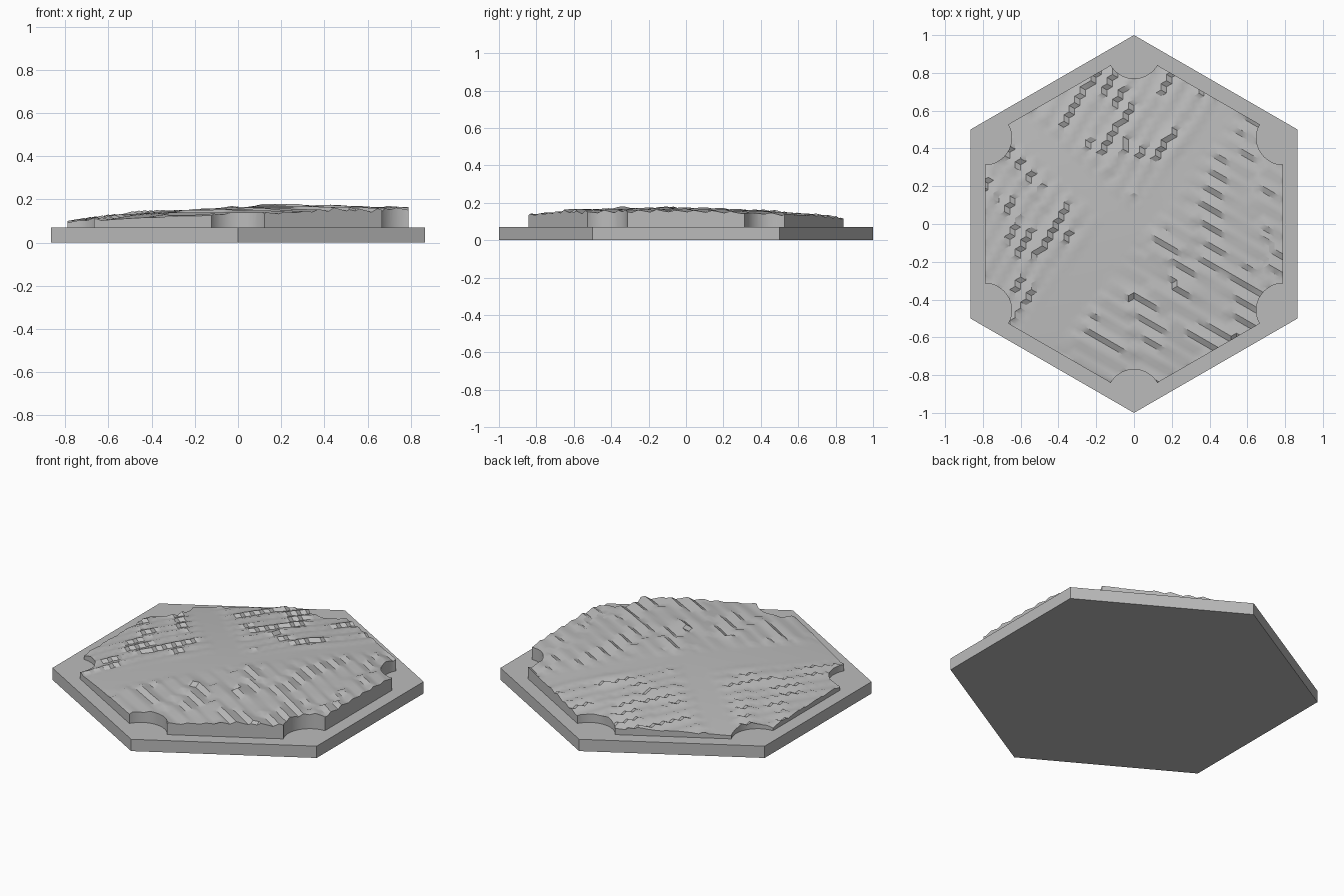
import bpy
import bmesh
import math
from mathutils import Vector, noise

cube = bpy.data.objects.get("Cube")
if cube:
    bpy.data.objects.remove(cube, do_unlink=True)

grey = bpy.data.materials.new("light grey")
grey.use_nodes = True
grey.diffuse_color = (0.5, 0.5, 0.5, 1)
grey.node_tree.nodes["Principled BSDF"].inputs["Base Color"].default_value = (0.5, 0.5, 0.5, 1)

BASE_TOP = 0.07
STEP = 0.033          # spacing of the triangular ground mesh
PERIOD = STEP * 2.6   # spacing of the furrows


def add_object(name, bm):
    bmesh.ops.recalc_face_normals(bm, faces=bm.faces)
    mesh = bpy.data.meshes.new(name)
    bm.to_mesh(mesh)
    bm.free()
    mesh.materials.append(grey)
    obj = bpy.data.objects.new(name, mesh)
    bpy.context.collection.objects.link(obj)
    return obj


def polar(radius, degrees):
    a = math.radians(degrees)
    return Vector((radius * math.cos(a), radius * math.sin(a), 0))


def fade(value, start, width=0.05):
    t = min(max((value - start) / width, 0), 1)
    return t * t * (3 - 2 * t)


def ground_height(x, y):
    """Gentle hill with three ploughed fields split by two smooth tracks."""
    hill = 0.166 - 0.059 * (x - 0.3) ** 2 - 0.057 * (y + 0.1) ** 2
    long_track = 0.793 * x - 0.609 * y
    short_track = 0.664 * x + 0.747 * y
    p = Vector((x, y, 0))
    wobble = 0.02 * noise.noise(p * 3)
    strength = 0.021 * min(max(0.85 + 0.9 * noise.noise(p * 6 + Vector((3, 7, 1))), 0.3), 1.3)

    # Field beyond the long track: furrows step up along the 60 degree axis
    east = fade(long_track, 0.07)
    east_saw = 1 - ((0.5 * x + 0.866 * y + wobble) / PERIOD) % 1
    # Two fields on the other side: furrows run nearly along the long track
    west = fade(-long_track, 0.03) * fade(short_track, 0.05)
    west += fade(-long_track, 0.14) * fade(-short_track, 0.08)
    west_saw = ((0.84 * x - 0.545 * y + wobble) / PERIOD) % 1
    return hill + strength * (east * (east_saw - 0.35) + west * (west_saw - 0.35))


# Hexagonal base plate
bpy.ops.mesh.primitive_cylinder_add(vertices=6, radius=1, depth=BASE_TOP,
                                    location=(0, 0, BASE_TOP / 2))
base = bpy.context.object
base.name = "base_plate"
base.data.materials.append(grey)

# Ploughed ground: triangular mesh raised by the height rule, made solid
bm = bmesh.new()
axis_a, axis_b = polar(STEP, -30), polar(STEP, 30)
count = int(1.3 / STEP)
grid = {}
for i in range(-count, count + 1):
    for j in range(-count, count + 1):
        p = axis_a * i + axis_b * j
        if p.length < 0.99:
            grid[i, j] = bm.verts.new((p.x, p.y, ground_height(p.x, p.y)))
for i, j in list(grid):
    for corners in (((i, j), (i + 1, j), (i, j + 1)),
                    ((i + 1, j), (i + 1, j + 1), (i, j + 1))):
        if all(c in grid for c in corners):
            bm.faces.new([grid[c] for c in corners])
bmesh.ops.delete(bm, geom=[v for v in bm.verts if not v.link_faces], context='VERTS')
skirt = bmesh.ops.extrude_face_region(bm, geom=bm.faces[:], use_keep_orig=True)
for v in skirt["geom"]:
    if isinstance(v, bmesh.types.BMVert):
        v.co.z = 0.03
ground = add_object("ploughed_ground", bm)

# Outline of the ground: hexagon with a round notch at each corner
bm = bmesh.new()
outline = []
for k in range(6):
    angle = 30 + 60 * k
    for n in range(17):
        outline.append(polar(0.912, angle) + polar(0.142, angle + 240 - 7.5 * n))
floor = bm.faces.new([bm.verts.new(p + Vector((0, 0, 0.06))) for p in outline])
top = bmesh.ops.extrude_face_region(bm, geom=[floor], use_keep_orig=True)
bmesh.ops.translate(bm, vec=(0, 0, 0.3),
                    verts=[g for g in top["geom"] if isinstance(g, bmesh.types.BMVert)])
cutter = add_object("outline_cutter", bm)
cutter.hide_render = True

# Trim the ground to the outline
trim = ground.modifiers.new("trim", 'BOOLEAN')
trim.operation = 'INTERSECT'
trim.solver = 'EXACT'
trim.object = cutter
bpy.ops.object.select_all(action='DESELECT')
ground.select_set(True)
bpy.context.view_layer.objects.active = ground
bpy.ops.object.modifier_apply(modifier=trim.name)
bpy.data.objects.remove(cutter, do_unlink=True)
bpy.ops.object.shade_smooth_by_angle(angle=math.radians(35))
